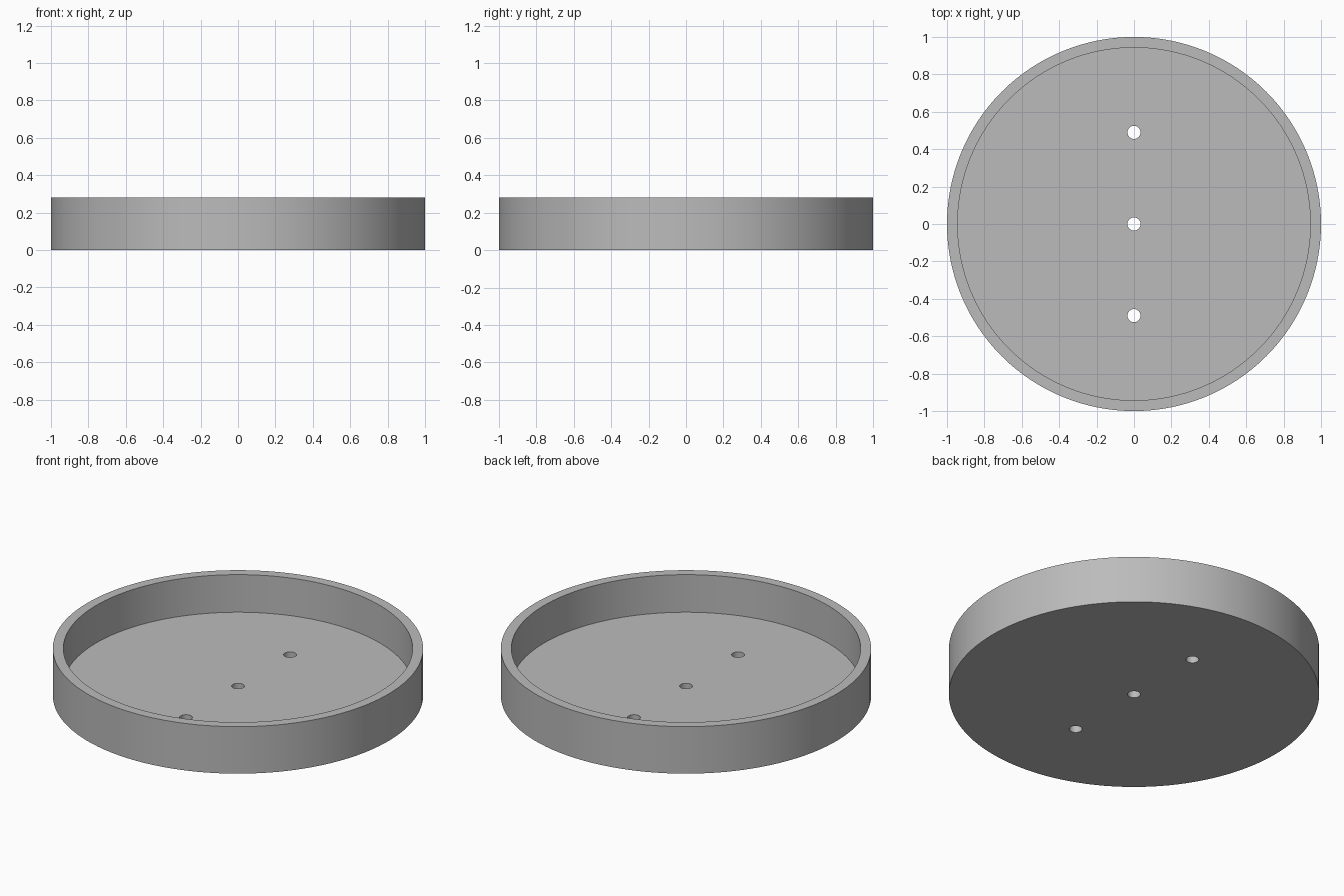
import bpy
import math

if "Cube" in bpy.data.objects:
    bpy.data.objects.remove(bpy.data.objects["Cube"])

RADIUS, INNER, HEIGHT, FLOOR = 1.0, 0.943, 0.28, 0.056
HOLE_RADIUS, HOLE_SPACING = 0.035, 0.49

grey = bpy.data.materials.new("light_grey")
grey.diffuse_color = (0.5, 0.5, 0.5, 1)
grey.use_nodes = True
grey.node_tree.nodes["Principled BSDF"].inputs["Base Color"].default_value = grey.diffuse_color


def cylinder(name, radius, z0, z1, y=0.0, sides=128):
    bpy.ops.mesh.primitive_cylinder_add(
        vertices=sides, radius=radius, depth=z1 - z0, location=(0, y, (z0 + z1) / 2))
    obj = bpy.context.object
    obj.name = name
    obj.data.materials.append(grey)
    return obj


# Round tray body
tray = cylinder("round_tray", RADIUS, 0, HEIGHT)

# Hollow inside and three drain holes in a row along y
cutters = [cylinder("hollow_cutter", INNER, FLOOR, HEIGHT + 0.1)]
for i in (-1, 0, 1):
    cutters.append(cylinder("hole_cutter", HOLE_RADIUS, -0.1, FLOOR + 0.1,
                            i * HOLE_SPACING, 32))

bpy.context.view_layer.objects.active = tray
for cutter in cutters:
    mod = tray.modifiers.new("cut", 'BOOLEAN')
    mod.operation = 'DIFFERENCE'
    mod.solver = 'EXACT'
    mod.object = cutter
    bpy.ops.object.modifier_apply(modifier=mod.name)
for cutter in cutters:
    bpy.data.objects.remove(cutter, do_unlink=True)

# Smooth round walls with crisp rims
bpy.ops.object.select_all(action='DESELECT')
tray.select_set(True)
bpy.context.view_layer.objects.active = tray
bpy.ops.object.shade_smooth_by_angle(angle=math.radians(30))
